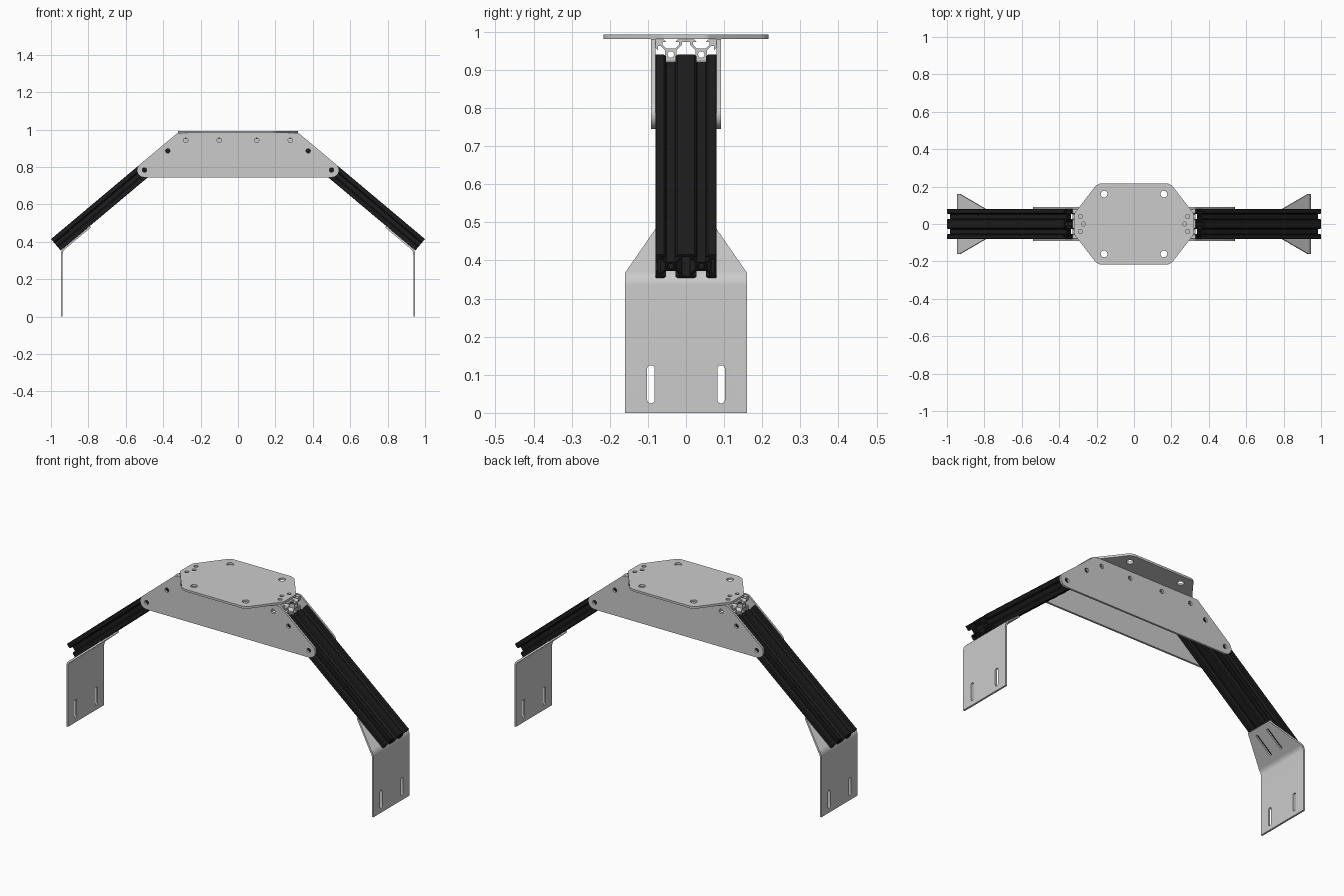
import bpy, bmesh
from math import sin, cos, pi, radians, tan
from mathutils import Matrix, Vector

if "Cube" in bpy.data.objects:
    bpy.data.objects.remove(bpy.data.objects["Cube"])

black = bpy.data.materials.new("black_anodised")
black.diffuse_color = (0.012, 0.012, 0.013, 1)
black.use_nodes = True
black.node_tree.nodes["Principled BSDF"].inputs["Base Color"].default_value = black.diffuse_color


def circle(x, y, r, n=24):
    return [(x + r * cos(2 * pi * i / n), y + r * sin(2 * pi * i / n)) for i in range(n)]


def rounded(corners, steps=6):
    """Fillet a polygon given as (x, y, radius) corners."""
    out = []
    for i, (x, y, r) in enumerate(corners):
        p = Vector((x, y))
        if r == 0:
            out.append((x, y))
            continue
        a = (Vector(corners[i - 1][:2]) - p).normalized()
        b = (Vector(corners[(i + 1) % len(corners)][:2]) - p).normalized()
        half = a.angle(b) / 2
        c = p + (a + b).normalized() * (r / sin(half))
        u = (p + a * (r / tan(half)) - c).normalized()
        v = (p + b * (r / tan(half)) - c).normalized()
        out += [tuple(c + u.slerp(v, k / steps).normalized() * r) for k in range(steps + 1)]
    return out


def slot(x, y0, y1, w):
    r = w / 2 * 0.98
    return rounded([(x - w / 2, y0, r), (x + w / 2, y0, r), (x + w / 2, y1, r), (x - w / 2, y1, r)])


def extrude(name, loops, depth, matrix=Matrix(), mat=None, edit=None):
    """Fill closed outlines (inner ones become holes), extruded along local z."""
    cu = bpy.data.curves.new(name, 'CURVE')
    cu.dimensions, cu.fill_mode, cu.extrude = '2D', 'BOTH', depth / 2
    for pts in loops:
        sp = cu.splines.new('POLY')
        sp.points.add(len(pts) - 1)
        for p, (x, y) in zip(sp.points, pts):
            p.co = (x, y, 0, 1)
        sp.use_cyclic_u = True
    tmp = bpy.data.objects.new(name + "_curve", cu)
    bpy.context.collection.objects.link(tmp)
    bpy.context.view_layer.update()
    dg = bpy.context.evaluated_depsgraph_get()
    me = bpy.data.meshes.new_from_object(tmp.evaluated_get(dg))
    bpy.data.objects.remove(tmp)
    bm = bmesh.new()
    bm.from_mesh(me)
    bmesh.ops.remove_doubles(bm, verts=bm.verts, dist=1e-5)
    if edit:
        edit(bm)
    bm.transform(matrix)
    bmesh.ops.recalc_face_normals(bm, faces=bm.faces)
    bm.to_mesh(me)
    bm.free()
    me.materials.clear()
    if mat:
        me.materials.append(mat)
    ob = bpy.data.objects.new(name, me)
    bpy.context.collection.objects.link(ob)
    bpy.ops.object.select_all(action='DESELECT')
    ob.select_set(True)
    bpy.context.view_layer.objects.active = ob
    bpy.ops.object.shade_smooth_by_angle(angle=radians(30))
    return ob


def frame(x, y, z, origin):
    m = Matrix((x, y, z)).transposed().to_4x4()
    m.translation = origin
    return m


def half_turn(ob, name):
    dup = ob.copy()
    dup.name = name
    dup.rotation_euler.z = pi
    bpy.context.collection.objects.link(dup)


# Double slotted rail cross-section (1 unit = 0.004)
S = 0.004
groove = [(-4.58, 10), (-3.1, 8.5), (-3.1, 8.2), (-5.5, 8.2), (-5.5, 6.56), (-2.84, 3.9)]
groove += [(-x, y) for x, y in reversed(groove)]
top = [(x + c, y) for c in (-10, 10) for x, y in groove]
right = [(y + 10, -x) for x, y in groove]
half = [(-19.6, 10)] + top + [(19.6, 10), (20, 9.6)] + right + [(20, -9.6)]
outline = half + [(-x, -y) for x, y in half]
quarter = [(6.1, 2.84), (2.7, 6.24), (2.7, 8.2)]
cavity = quarter + [(-x, y) for x, y in reversed(quarter)]
cavity += [(-x, -y) for x, y in cavity]
rail = [[(x * S, y * S) for x, y in loop] for loop in
        (outline, cavity, circle(-10, 0, 2.1), circle(10, 0, 2.1))]

# Sloping arms and the level beam below the top plate
s, c = sin(radians(40)), cos(radians(40))
arm = extrude("right_arm", rail, 0.817,
              frame((0, 1, 0), (s, 0, c), (c, 0, -s), (0.661, 0, 0.647)), black)
half_turn(arm, "left_arm")
extrude("cross_beam", rail, 0.66, frame((0, 1, 0), (0, 0, 1), (1, 0, 0), (0, 0, 0.94)))

# Side plates
side = [rounded([(-0.607, 0.745, 0.038), (0.607, 0.745, 0.038),
                 (0.325, 0.981, 0.02), (-0.325, 0.981, 0.02)])]
for sx in (-1, 1):
    side += [circle(sx * x, z, 0.012) for x, z in
             ((0.1, 0.943), (0.28, 0.943), (0.375, 0.886), (0.5, 0.784))]
plate = extrude("front_side_plate", side, 0.011,
                frame((1, 0, 0), (0, 0, 1), (0, -1, 0), (0, -0.0858, 0)))
half_turn(plate, "back_side_plate")

# Top plate
e = [(0.32, -0.055, 0.03), (0.32, 0.055, 0.03), (0.195, 0.217, 0.05)]
e += [(-0.195, 0.217, 0.05)]
deck = [rounded(e + [(-0.32, 0.055, 0.03), (-0.32, -0.055, 0.03),
                     (-0.195, -0.217, 0.05), (0.195, -0.217, 0.05)])]
for sx in (-1, 1):
    deck += [circle(sx * 0.16, y, 0.018) for y in (-0.16, 0.16)]
    deck += [circle(sx * x, y, 0.011) for x, y in ((0.27, 0), (0.287, 0.04), (0.287, -0.04))]
extrude("top_plate", deck, 0.012, Matrix.Translation((0, 0, 0.987)))

# Feet: flat sheet pattern, then folded under the arm
R, V0, T, BEND = 0.047, 0.334, 0.010, radians(50)
V1 = V0 + R * BEND


def fold(bm):
    for i in range(9):
        v = V0 + (V1 - V0) * i / 8
        bmesh.ops.bisect_plane(bm, geom=bm.verts[:] + bm.edges[:] + bm.faces[:],
                               plane_co=(0, v, 0), plane_no=(0, 1, 0), dist=1e-6)
    for p in bm.verts:
        y, v, w = p.co.x, p.co.y, T / 2 - p.co.z
        a = min(max((v - V0) / R, 0), BEND)
        rest = min(v - V0, 0) + max(v - V1, 0)
        p.co = (0.947 - R + (R - w) * cos(a) - rest * sin(a), y,
                V0 + (R - w) * sin(a) + rest * cos(a))


V2 = V1 + 0.18
sheet = [rounded([(-0.16, 0, 0), (0.16, 0, 0), (0.16, V1 - 0.004, 0.015), (0.078, V2, 0.006),
                  (-0.078, V2, 0.006), (-0.16, V1 - 0.004, 0.015)])]
sheet += [slot(y, 0.025, 0.125, 0.02) for y in (-0.092, 0.092)]
sheet += [slot(y, V1 + 0.03, V1 + 0.15, 0.013) for y in (-0.04, 0.04)]
foot = extrude("right_foot", sheet, T, edit=fold)
half_turn(foot, "left_foot")
